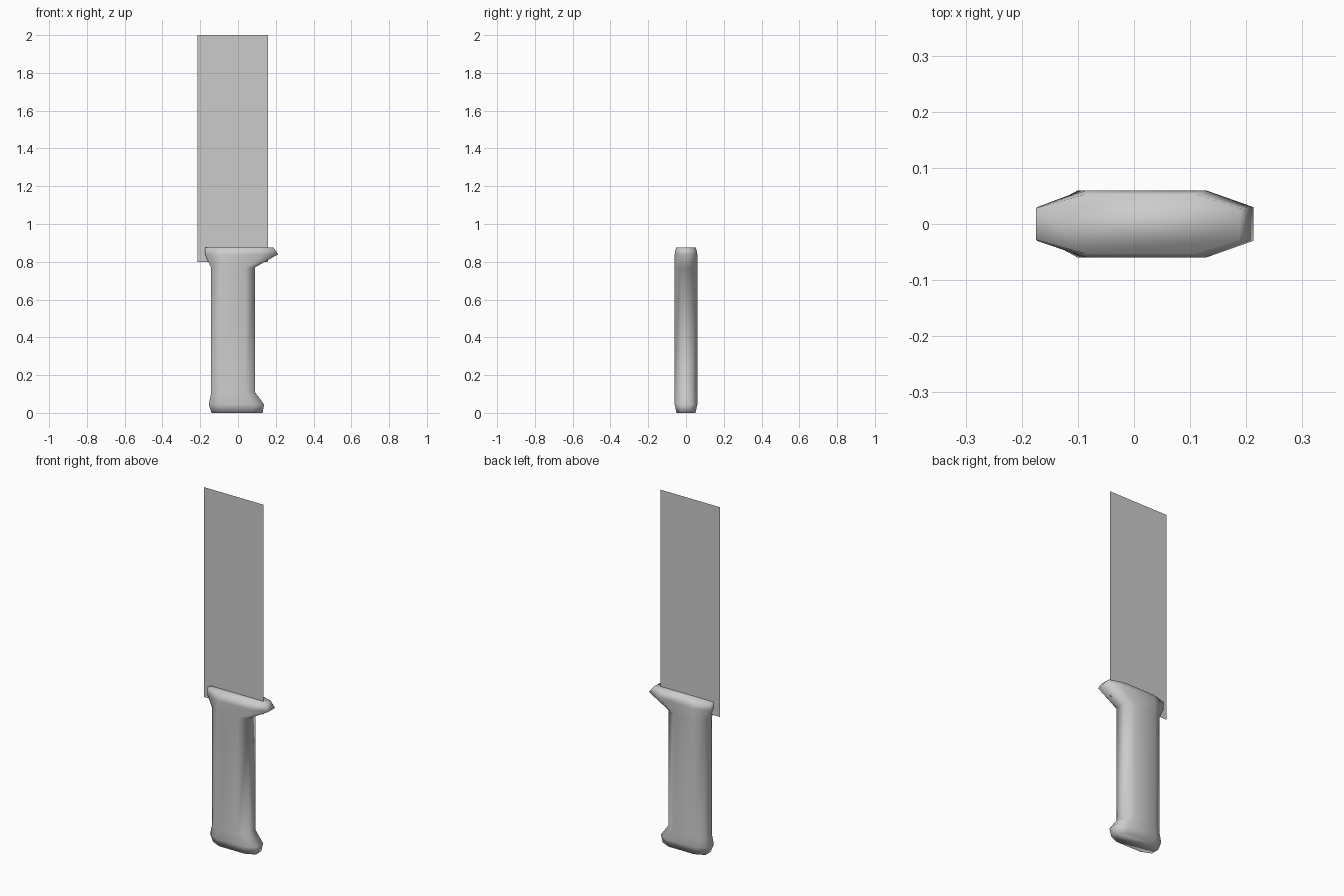
import bpy, bmesh

if "Cube" in bpy.data.objects:
    bpy.data.objects.remove(bpy.data.objects["Cube"])


def make_object(name, bm, smooth):
    bmesh.ops.recalc_face_normals(bm, faces=bm.faces)
    mesh = bpy.data.meshes.new(name)
    bm.to_mesh(mesh)
    bm.free()
    for p in mesh.polygons:
        p.use_smooth = smooth
    obj = bpy.data.objects.new(name, mesh)
    bpy.context.collection.objects.link(obj)
    return obj


def octagon(bm, left, right, zl, zr, half, end, inset_l, inset_r):
    """Chamfered section; height runs from zl (left) to zr (right)."""
    a, b = left + inset_l, right - inset_r
    pts = [(left, -end), (a, -half), (b, -half), (right, -end),
           (right, end), (b, half), (a, half), (left, end)]
    return [bm.verts.new((x, y, zl + (zr - zl) * (x - left) / (right - left)))
            for x, y in pts]


# Handle: eight-sided sections from pommel to guard
# left x, right x, left z, right z, half depth, end half depth, insets
sections = [
    (-0.140, 0.130, 0.00, 0.00, 0.050, 0.025, 0.055, 0.055),
    (-0.155, 0.138, 0.045, 0.045, 0.060, 0.030, 0.055, 0.055),
    (-0.143, 0.090, 0.10, 0.11, 0.060, 0.030, 0.050, 0.050),
    (-0.143, 0.090, 0.77, 0.77, 0.060, 0.030, 0.050, 0.050),
    (-0.173, 0.213, 0.835, 0.84, 0.060, 0.030, 0.088, 0.085),
    (-0.175, 0.188, 0.875, 0.875, 0.053, 0.028, 0.088, 0.080),
]
bm = bmesh.new()
rings = [octagon(bm, *s) for s in sections]
for lo, hi in zip(rings, rings[1:]):
    for i in range(8):
        j = (i + 1) % 8
        bm.faces.new((lo[i], lo[j], hi[j], hi[i]))
bm.faces.new(rings[0][::-1])
bm.faces.new(rings[-1])
make_object("handle", bm, True)

# Blade: one flat sheet set into the guard
bm = bmesh.new()
bm.faces.new([bm.verts.new((x, 0, z)) for x, z in
              [(-0.215, 0.80), (0.16, 0.80), (0.16, 2.0), (-0.215, 2.0)]])
make_object("blade", bm, False)
